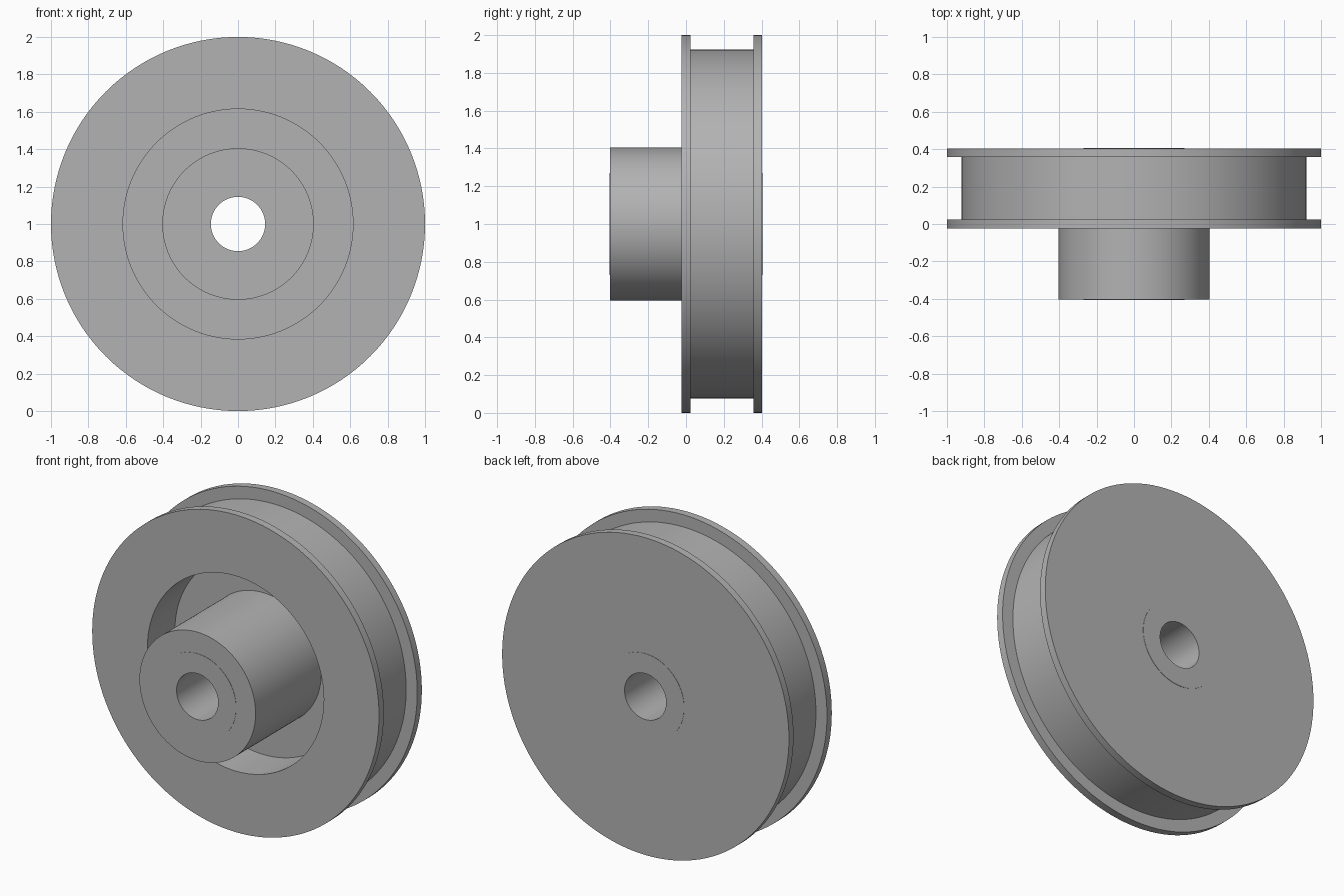
import bpy, bmesh, math
from mathutils import Vector, Matrix

cube = bpy.data.objects.get("Cube")
if cube:
    bpy.data.objects.remove(cube, do_unlink=True)

SEGMENTS = 128
AXIS_HEIGHT = 1.0

grey = bpy.data.materials.new("machined grey")
grey.use_nodes = True
colour = (0.45, 0.45, 0.45, 1)
grey.diffuse_color = colour
grey.node_tree.nodes["Principled BSDF"].inputs["Base Color"].default_value = colour


def lathe(name, profile):
    """Spin a closed (radius, y) profile around the wheel axis."""
    bm = bmesh.new()
    verts = [bm.verts.new((r, y, 0)) for r, y in profile]
    edges = [bm.edges.new((v, verts[(i + 1) % len(verts)]))
             for i, v in enumerate(verts)]
    bmesh.ops.spin(bm, geom=verts + edges, cent=(0, 0, 0), axis=(0, 1, 0),
                   angle=math.tau, steps=SEGMENTS, use_duplicate=False)
    bmesh.ops.remove_doubles(bm, verts=bm.verts, dist=1e-5)
    bmesh.ops.recalc_face_normals(bm, faces=bm.faces)
    bmesh.ops.translate(bm, verts=bm.verts, vec=(0, 0, AXIS_HEIGHT))
    mesh = bpy.data.meshes.new(name)
    bm.to_mesh(mesh)
    bm.free()
    mesh.materials.append(grey)
    obj = bpy.data.objects.new(name, mesh)
    bpy.context.collection.objects.link(obj)
    bpy.ops.object.select_all(action='DESELECT')
    obj.select_set(True)
    bpy.context.view_layer.objects.active = obj
    bpy.ops.object.shade_smooth_by_angle(angle=math.radians(30))
    return obj


# Main radii
bore, bush, hub, recess, groove, flange = 0.145, 0.27, 0.405, 0.615, 0.923, 1.0
# Positions along the axis
front, back, end = -0.403, 0.403, 0.405
rim_front, groove_front, groove_back, web = -0.024, 0.024, 0.357, 0.25

# Flanged wheel with a front recess, projecting hub and slightly proud bush ends
lathe("pulley_wheel", [
    (bore, -end), (bush, -end), (bush, front),      # front bush end
    (hub, front), (hub, web),                       # hub
    (recess, web), (recess, rim_front),             # recess around the hub
    (flange, rim_front), (flange, groove_front),    # front flange
    (groove, groove_front), (groove, groove_back),  # belt groove
    (flange, groove_back), (flange, back),          # back flange
    (bush, back), (bush, end), (bore, end),         # back bush end
])
